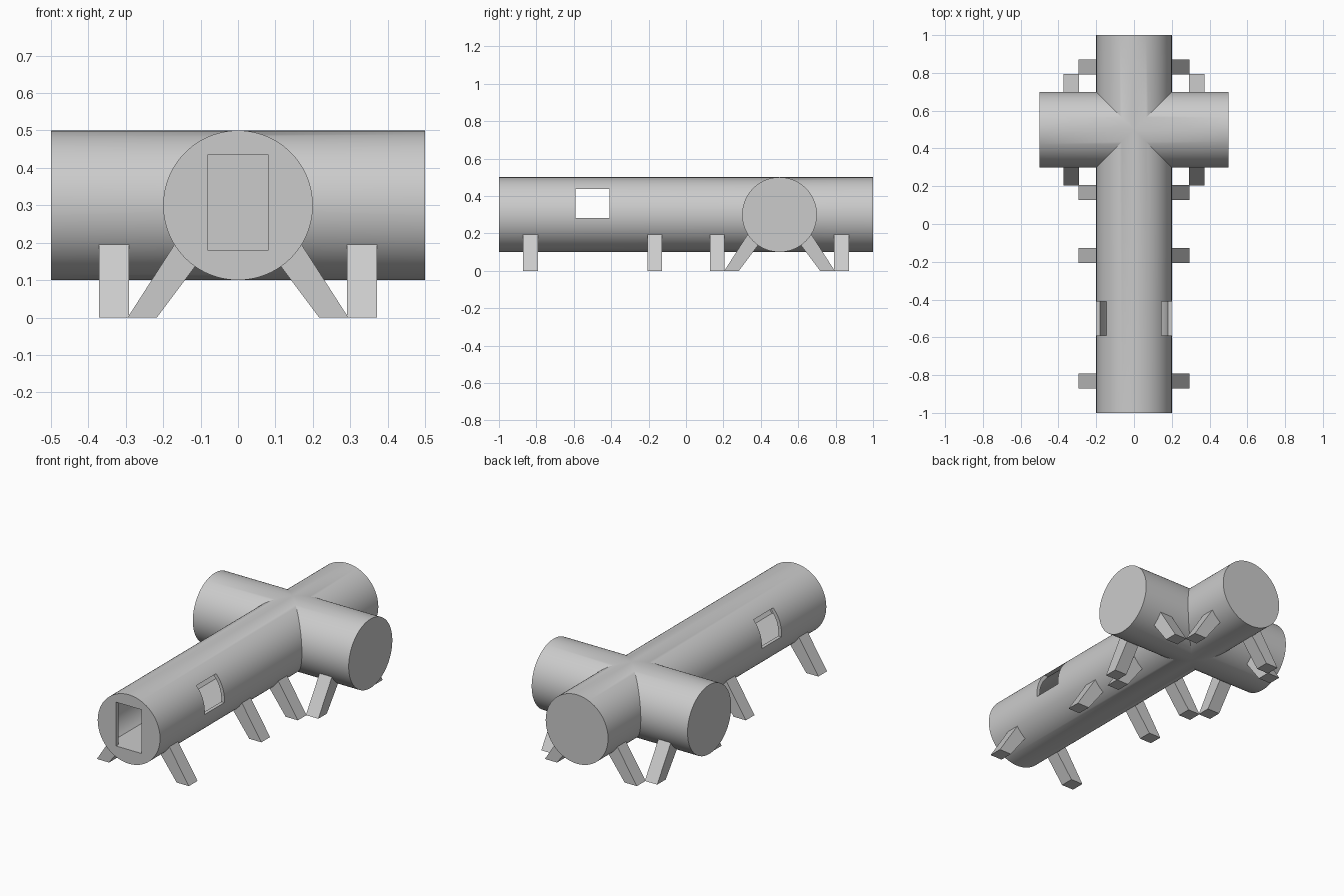
import bpy, bmesh, math
from mathutils import Matrix

if "Cube" in bpy.data.objects:
    bpy.data.objects.remove(bpy.data.objects["Cube"])

R, WALL, CZ, FLOOR, ARM_Y = 0.2, 0.02, 0.3, 0.18, 0.5


def prism(name, profile, length, loc=(0, 0, 0), turn=0):
    """Extrude an (x, z) profile along y, centred, then turn about z and move."""
    bm = bmesh.new()
    h = length / 2
    a = [bm.verts.new((x, -h, z)) for x, z in profile]
    b = [bm.verts.new((x, h, z)) for x, z in profile]
    n = len(a)
    bm.faces.new(a)
    bm.faces.new(b[::-1])
    for i in range(n):
        j = (i + 1) % n
        bm.faces.new((a[j], a[i], b[i], b[j]))
    bmesh.ops.recalc_face_normals(bm, faces=bm.faces)
    bm.transform(Matrix.Translation(loc) @ Matrix.Rotation(math.radians(turn), 4, 'Z'))
    me = bpy.data.meshes.new(name)
    bm.to_mesh(me)
    bm.free()
    ob = bpy.data.objects.new(name, me)
    bpy.context.collection.objects.link(ob)
    return ob


def circle(r, n=96):
    return [(r * math.cos(2 * math.pi * i / n), CZ + r * math.sin(2 * math.pi * i / n))
            for i in range(n)]


def room(r, n=64):
    """Circle with a flat floor."""
    a0 = math.asin((FLOOR - CZ) / r)
    sweep = math.pi - 2 * a0
    return [(r * math.cos(a0 + sweep * i / n), CZ + r * math.sin(a0 + sweep * i / n))
            for i in range(n + 1)]


def rect(w, z0, z1):
    return [(-w / 2, z0), (w / 2, z0), (w / 2, z1), (-w / 2, z1)]


def combine(ob, other, op):
    m = ob.modifiers.new(op, 'BOOLEAN')
    m.operation, m.solver, m.object = op, 'EXACT', other
    bpy.context.view_layer.objects.active = ob
    bpy.ops.object.modifier_apply(modifier=m.name)
    bpy.data.objects.remove(other)


# Crossed tubes, hollowed out with a flat floor inside
hull = prism("hull", circle(R), 2)
combine(hull, prism("cross_arm", circle(R), 1, (0, ARM_Y, 0), 90), 'UNION')
cavity = prism("cavity", room(R - WALL), 2 - 2 * WALL)
combine(cavity, prism("arm_cavity", room(R - WALL), 1 - 2 * WALL, (0, ARM_Y, 0), 90), 'UNION')
combine(hull, cavity, 'DIFFERENCE')

# Front doorway and the pair of side windows
combine(hull, prism("doorway", rect(0.164, FLOOR + 0.001, 0.435), 0.1, (0, -1, 0)), 'DIFFERENCE')
combine(hull, prism("windows", rect(0.18, 0.282, 0.436), 0.6, (0, -0.5, 0), 90), 'DIFFERENCE')

bpy.ops.object.select_all(action='DESELECT')
hull.select_set(True)
bpy.context.view_layer.objects.active = hull
bpy.ops.object.shade_smooth_by_angle(angle=math.radians(25))

# Splayed legs under the long tube and under the cross arm
for side, turn in (("right", 0), ("left", 180)):
    leg = [(0.217, 0), (0.295, 0), (0.168, 0.198), (0.111, 0.141)]
    for i, y in enumerate((-0.832, -0.167, 0.167, 0.832)):
        prism(f"{side}_leg_{i + 1}", leg, 0.08, (0, y, 0), turn)
    for x in (-0.332, 0.332):
        end = "left" if x < 0 else "right"
        row = "back" if turn == 0 else "front"
        prism(f"arm_leg_{row}_{end}", leg, 0.08, (x, ARM_Y, 0), turn + 90)
